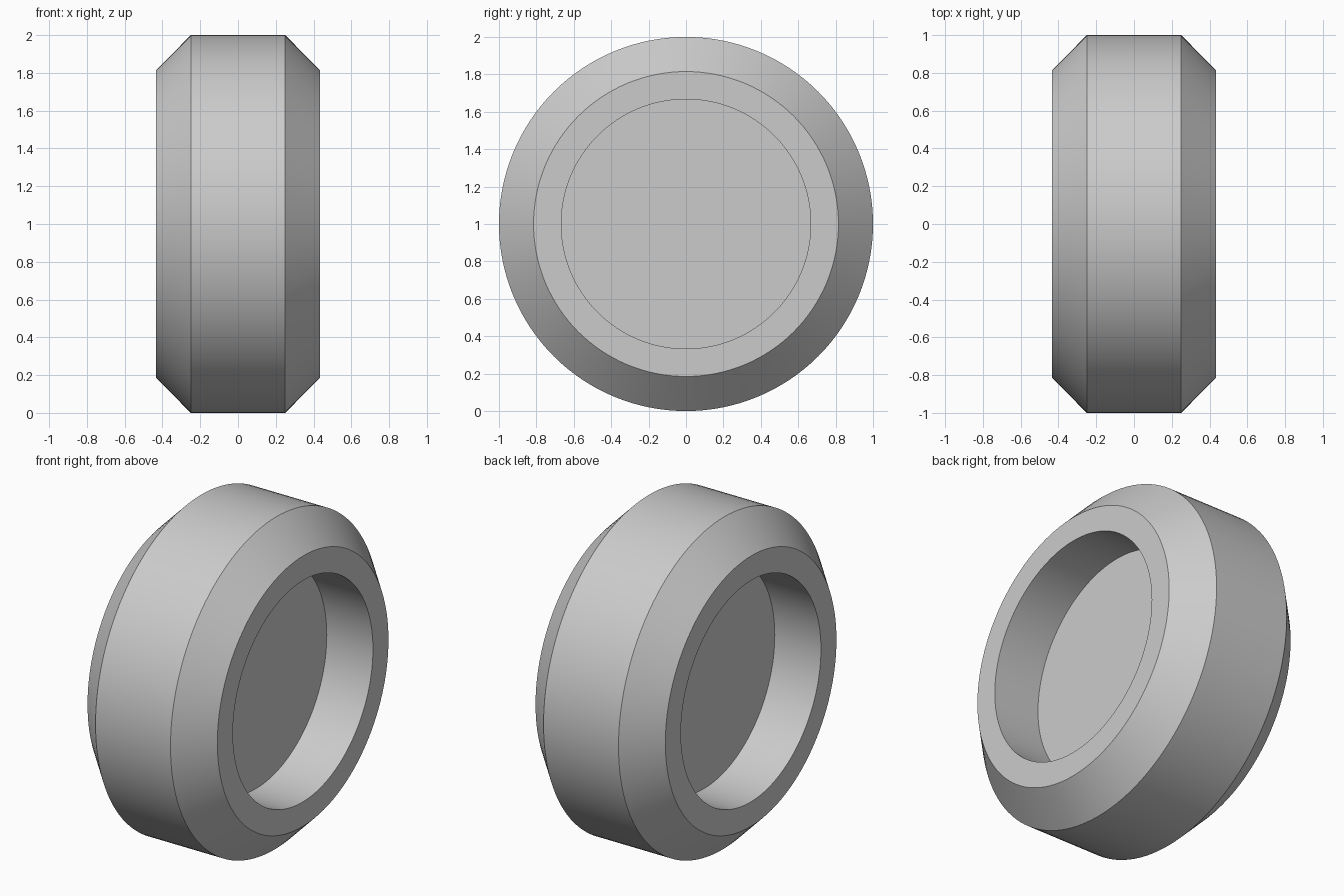
import bpy, bmesh, math
from mathutils import Matrix, Vector

cube = bpy.data.objects.get("Cube")
if cube:
    bpy.data.objects.remove(cube, do_unlink=True)

SEGMENTS = 128

# Single grey material
grey = bpy.data.materials.new("light grey")
grey.use_nodes = True
colour = (0.6, 0.6, 0.6, 1)
grey.diffuse_color = colour
grey.node_tree.nodes["Principled BSDF"].inputs["Base Color"].default_value = colour

# Half profile as (distance along axle, radius), from tread to recess floor
half = [(0.25, 1.0), (0.433, 0.815), (0.433, 0.667), (0.125, 0.667)]
profile = [(-x, r) for x, r in reversed(half)] + half

# Wheel: rings around the axle, bridged, with both recess floors capped
bm = bmesh.new()
rings = []
for x, r in profile:
    rings.append([bm.verts.new((x, r * math.sin(a), 1 + r * math.cos(a)))
                  for a in (math.tau * i / SEGMENTS for i in range(SEGMENTS))])
for a, b in zip(rings, rings[1:]):
    for i in range(SEGMENTS):
        j = (i + 1) % SEGMENTS
        bm.faces.new((a[i], a[j], b[j], b[i]))
bm.faces.new(rings[0])
bm.faces.new(rings[-1])
bmesh.ops.recalc_face_normals(bm, faces=bm.faces)

mesh = bpy.data.meshes.new("wheel")
bm.to_mesh(mesh)
bm.free()
mesh.materials.append(grey)
wheel = bpy.data.objects.new("wheel", mesh)
bpy.context.collection.objects.link(wheel)

# Smooth round surfaces, crisp profile edges
bpy.ops.object.select_all(action='DESELECT')
wheel.select_set(True)
bpy.context.view_layer.objects.active = wheel
bpy.ops.object.shade_smooth_by_angle(angle=math.radians(30))
